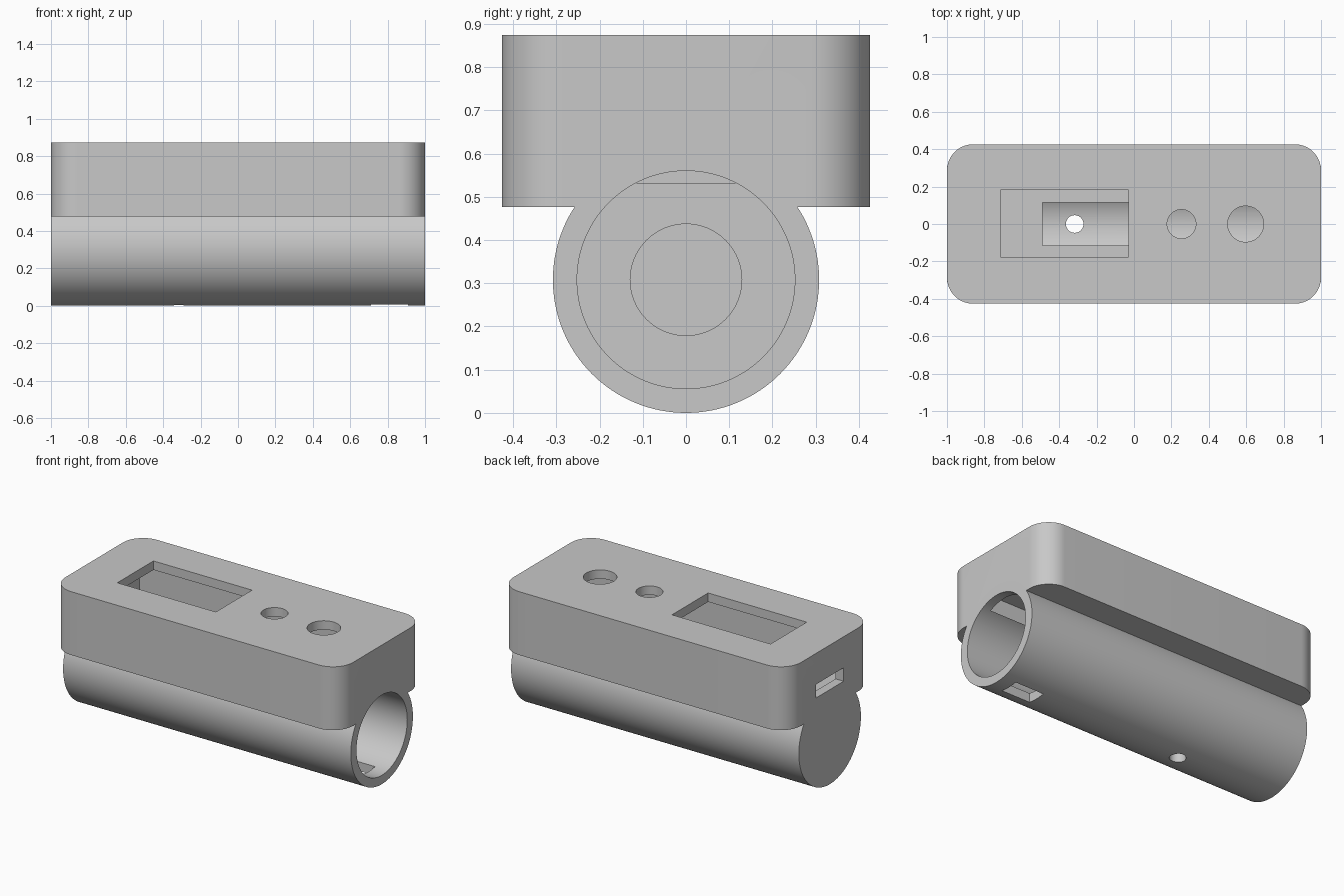
import bpy
import bmesh
import math
from mathutils import Matrix, Vector

if "Cube" in bpy.data.objects:
    bpy.data.objects.remove(bpy.data.objects["Cube"], do_unlink=True)

WALL = 0.056
WIDTH, BASE, TOP = 0.426, 0.476, 0.874     # half width and height range of the box
RADIUS = 0.308                             # tube radius, also its axis height

grey = bpy.data.materials.new("grey plastic")
grey.use_nodes = True
grey.diffuse_color = (0.58, 0.58, 0.58, 1)
grey.node_tree.nodes["Principled BSDF"].inputs["Base Color"].default_value = (0.58, 0.58, 0.58, 1)


def finish(name, bm):
    bmesh.ops.recalc_face_normals(bm, faces=bm.faces)
    mesh = bpy.data.meshes.new(name)
    bm.to_mesh(mesh)
    bm.free()
    mesh.materials.append(grey)
    obj = bpy.data.objects.new(name, mesh)
    bpy.context.collection.objects.link(obj)
    return obj


def block(name, low, high, corner=0.0):
    """Box between two corners, with optional rounded upright edges."""
    low, high = Vector(low), Vector(high)
    bm = bmesh.new()
    bmesh.ops.create_cube(bm, size=1)
    bmesh.ops.scale(bm, vec=high - low, verts=bm.verts)
    bmesh.ops.translate(bm, vec=(low + high) / 2, verts=bm.verts)
    if corner:
        upright = [e for e in bm.edges
                   if abs(e.verts[0].co.z - e.verts[1].co.z) > 0.01]
        bmesh.ops.bevel(bm, geom=upright, offset=corner, segments=16,
                        profile=0.5, affect='EDGES')
    return finish(name, bm)


def rod(name, radius, start, end, axis, segments=64):
    """Cylinder from start to end along the x or z axis."""
    start, end = Vector(start), Vector(end)
    turn = Matrix.Rotation(math.pi / 2, 4, 'Y') if axis == 'X' else Matrix()
    bm = bmesh.new()
    bmesh.ops.create_cone(bm, cap_ends=True, segments=segments, radius1=radius,
                          radius2=radius, depth=(end - start).length,
                          matrix=Matrix.Translation((start + end) / 2) @ turn)
    return finish(name, bm)


def combine(target, tool, operation):
    mod = target.modifiers.new(operation, 'BOOLEAN')
    mod.object = tool
    mod.operation = operation
    mod.solver = 'EXACT'
    bpy.context.view_layer.objects.active = target
    bpy.ops.object.modifier_apply(modifier=mod.name)
    bpy.data.objects.remove(tool, do_unlink=True)


# Rounded box on top of a lengthwise tube
case = block("device_case", (-1, -WIDTH, BASE), (1, WIDTH, TOP), 0.14)
combine(case, rod("tube", RADIUS, (-1, 0, RADIUS), (1, 0, RADIUS), 'X', 128), 'UNION')

inner_x, inner_y = 1 - WALL, WIDTH - WALL
cutters = [
    # Electronics cavity, open to the bore along its floor
    block("cavity", (-inner_x, -inner_y, BASE + WALL), (inner_x, inner_y, TOP - WALL)),
    # Tube bore with a narrower pocket at its closed end
    rod("bore", RADIUS - WALL, (-0.49, 0, RADIUS), (1.1, 0, RADIUS), 'X', 128),
    rod("end_pocket", 0.129, (-inner_x, 0, RADIUS), (-0.4, 0, RADIUS), 'X'),
    # Screen window and button holes in the lid
    block("screen_window", (-0.715, -0.177, 0.75), (-0.03, 0.182, 1)),
    rod("small_button_hole", 0.077, (0.254, 0, 0.75), (0.254, 0, 1), 'Z'),
    rod("large_button_hole", 0.096, (0.597, 0, 0.75), (0.597, 0, 1), 'Z'),
    # Socket in the closed end
    block("socket", (-1.1, -0.137, 0.594), (-0.9, 0.137, 0.679)),
    # Openings in the underside of the tube
    rod("drain_hole", 0.047, (-0.317, 0, -0.1), (-0.317, 0, 0.15), 'Z'),
    block("strap_slot", (0.71, -0.06, -0.1), (0.91, 0.06, 0.15)),
]
for cutter in cutters:
    combine(case, cutter, 'DIFFERENCE')

# Smooth curved walls, crisp edges
bpy.ops.object.select_all(action='DESELECT')
case.select_set(True)
bpy.context.view_layer.objects.active = case
bpy.ops.object.shade_smooth_by_angle(angle=math.radians(30))
